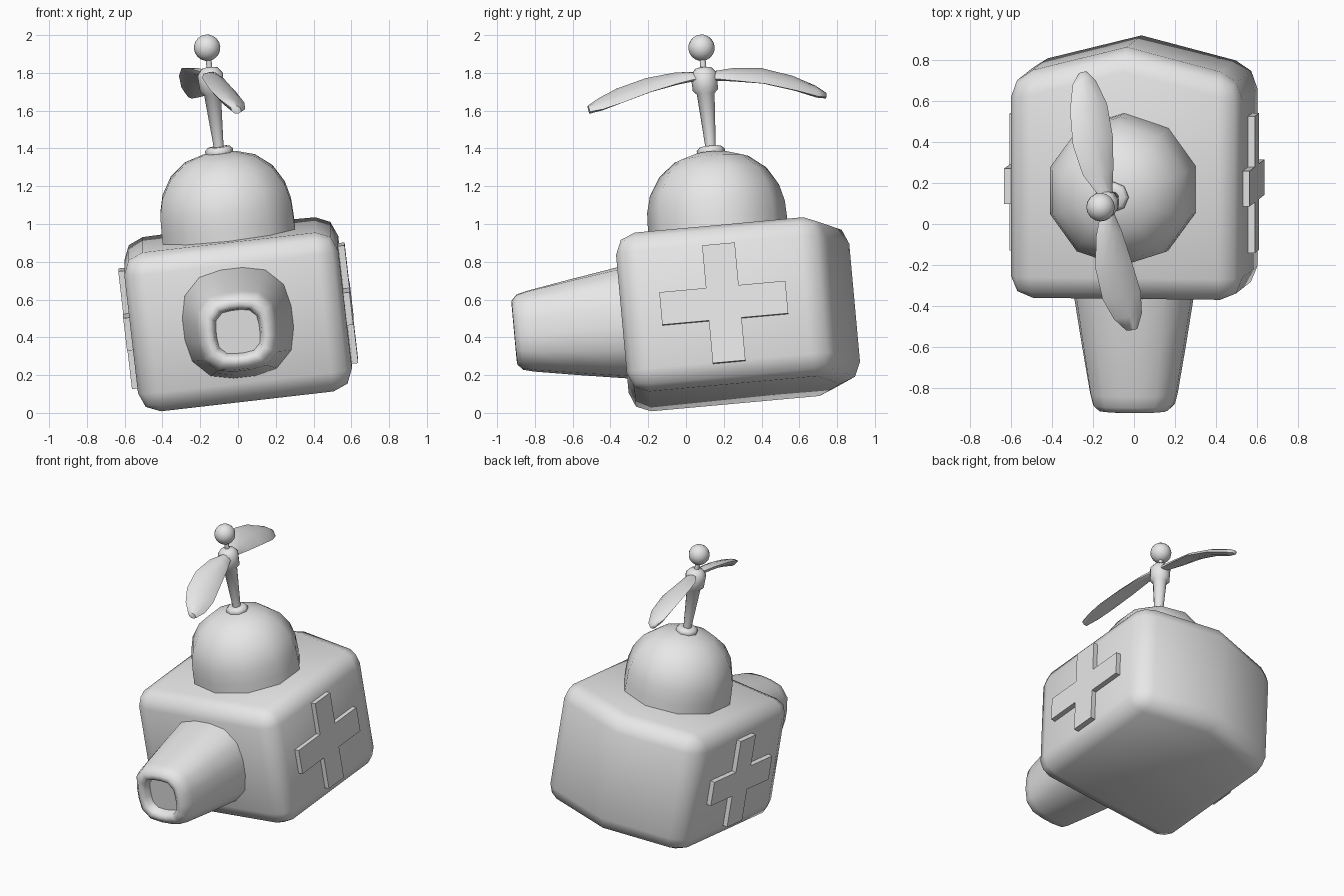
import bpy, bmesh, math
from mathutils import Matrix, Vector

cube = bpy.data.objects.get("Cube")
if cube:
    bpy.data.objects.remove(cube, do_unlink=True)

# One plain grey for everything
grey = bpy.data.materials.new("plain_grey")
grey.use_nodes = True
grey.diffuse_color = (0.8, 0.8, 0.8, 1)
grey.node_tree.nodes["Principled BSDF"].inputs["Base Color"].default_value = (0.8, 0.8, 0.8, 1)

# The whole toy leans slightly forward and sideways
TILT = (Matrix.Translation((0, 0.25, 0.53))
        @ Matrix.Rotation(math.radians(5.2), 4, 'X')
        @ Matrix.Rotation(math.radians(-6.6), 4, 'Y'))


def finish(name, bm, matrix=TILT, angle=50):
    bmesh.ops.recalc_face_normals(bm, faces=bm.faces)
    mesh = bpy.data.meshes.new(name)
    bm.to_mesh(mesh)
    bm.free()
    for p in mesh.polygons:
        p.use_smooth = True
    mesh.set_sharp_from_angle(angle=math.radians(angle))
    mesh.materials.append(grey)
    obj = bpy.data.objects.new(name, mesh)
    obj.matrix_world = matrix
    bpy.context.collection.objects.link(obj)
    return obj


def loft(rings):
    """Skin a list of closed point rings and cap both ends."""
    bm = bmesh.new()
    loops = [[bm.verts.new(p) for p in ring] for ring in rings]
    n = len(loops[0])
    for a, b in zip(loops, loops[1:]):
        for i in range(n):
            j = (i + 1) % n
            bm.faces.new((a[i], a[j], b[j], b[i]))
    bm.faces.new(loops[0])
    bm.faces.new(loops[-1])
    return bm


def turned(name, profile, sides, angle=50):
    """Turned part on the shared upright axis, from (radius, height) pairs."""
    rings = []
    for r, z in profile:
        rings.append([(r * math.cos(a), -0.04 + r * math.sin(a), z)
                      for a in (math.pi / 2 + math.tau * i / sides for i in range(sides))])
    return finish(name, loft(rings), angle=angle)


def prism(outline, axis, low, high):
    """Extrude a 2D outline along x or z."""
    if axis == 'Z':
        return loft([[(u, v, h) for u, v in outline] for h in (low, high)])
    return loft([[(h, u, v) for u, v in outline] for h in (low, high)])


# Body: five-sided block with a shallow ridge at the back, rounded edges
body = prism([(-0.57, -0.59), (0.57, -0.59), (0.57, 0.50), (0, 0.645), (-0.57, 0.50)],
             'Z', -0.43, 0.42)
bmesh.ops.recalc_face_normals(body, faces=body.faces)
edges = [e for e in body.edges if e.calc_face_angle() > math.radians(35)]
bmesh.ops.bevel(body, geom=edges, offset=0.11, segments=2, profile=0.5,
                affect='EDGES', clamp_overlap=True)
finish("body", body)

# Raised crosses on both sides
w, ly, lz = 0.087, 0.335, 0.315
cross = [(-w, -lz), (w, -lz), (w, -w), (ly, -w), (ly, w), (w, w),
         (w, lz), (-w, lz), (-w, w), (-ly, w), (-ly, -w), (-w, -w)]
cross = [(u - 0.045, v - 0.012) for u, v in cross]
for side, name in ((1, "left_cross"), (-1, "right_cross")):
    finish(name, prism(cross, 'X', side * 0.54, side * 0.603))


# Snout: tapering rounded-square tube with a shallow opening
def rounded_square(y, r, power, n=16):
    ring = []
    for i in range(n):
        a = math.tau * (i + 0.5) / n
        c, s = math.cos(a), math.sin(a)
        k = r / (abs(c) ** power + abs(s) ** power) ** (1 / power)
        ring.append((k * c, y, k * s))
    return ring


snout = [(-0.52, 0.298, 2.8), (-0.60, 0.29, 2.8), (-0.85, 0.25, 3), (-1.08, 0.211, 3.3),
         (-1.135, 0.197, 3.3), (-1.162, 0.168, 3.4), (-1.165, 0.145, 3.5),
         (-1.150, 0.125, 3.5), (-1.10, 0.115, 3.5)]
finish("snout", loft([rounded_square(*s) for s in snout]), angle=60)

# Dome on top
turned("dome", [(0.37, 0.38), (0.37, 0.48), (0.366, 0.57), (0.343, 0.66), (0.285, 0.755),
                (0.196, 0.825), (0.09, 0.858), (0.01, 0.864)], 10)

# Collar, stem with hub, and end ball
turned("collar", [(0.05, 0.83), (0.072, 0.845), (0.075, 0.875), (0.058, 0.892),
                  (0.03, 0.892)], 8)
turned("stem_and_hub", [(0.026, 0.87), (0.047, 1.175), (0.067, 1.195), (0.07, 1.28),
                        (0.045, 1.312), (0.016, 1.318), (0.016, 1.38)], 10)
ball = bmesh.new()
bmesh.ops.create_uvsphere(ball, u_segments=16, v_segments=10, radius=0.07,
                          matrix=Matrix.Translation((0, -0.04, 1.422)))
finish("end_ball", ball)


# Propeller blades: lens-shaped sections along a drooping path
def blade(name, stations, slope):
    rings = []
    start, end = Vector(stations[0][:2]), Vector(stations[-1][:2])
    d = (end - start).normalized()
    across = Vector((abs(d.y), -d.x * math.copysign(1, d.y), 0))
    across.z = slope
    along = Vector((d.x, d.y, -0.2))
    up = across.cross(along).normalized()
    if up.z < 0:
        up = -up
    for x, y, z, half in stations:
        c = Vector((x, y, z))
        t = min(0.024, half * 0.75)
        rings.append([c + across * half * u + up * t * v for u, v in
                      ((1, 0), (0.6, 0.75), (0, 1), (-0.6, 0.75),
                       (-1, 0), (-0.6, -0.75), (0, -1), (0.6, -0.75))])
    finish(name, loft(rings), Matrix.Identity(4), 70)


blade("back_blade", [(-0.135, 0.10, 1.78, 0.03), (-0.145, 0.16, 1.785, 0.04),
                     (-0.175, 0.25, 1.79, 0.075), (-0.20, 0.40, 1.785, 0.10),
                     (-0.222, 0.57, 1.745, 0.092), (-0.243, 0.69, 1.70, 0.058),
                     (-0.25, 0.74, 1.68, 0.02)], -0.42)
blade("front_blade", [(-0.135, 0.09, 1.78, 0.03), (-0.13, 0.03, 1.78, 0.04),
                      (-0.122, -0.05, 1.77, 0.065), (-0.10, -0.20, 1.735, 0.09),
                      (-0.06, -0.35, 1.68, 0.095), (-0.03, -0.45, 1.635, 0.07),
                      (-0.01, -0.515, 1.605, 0.028)], -0.38)
